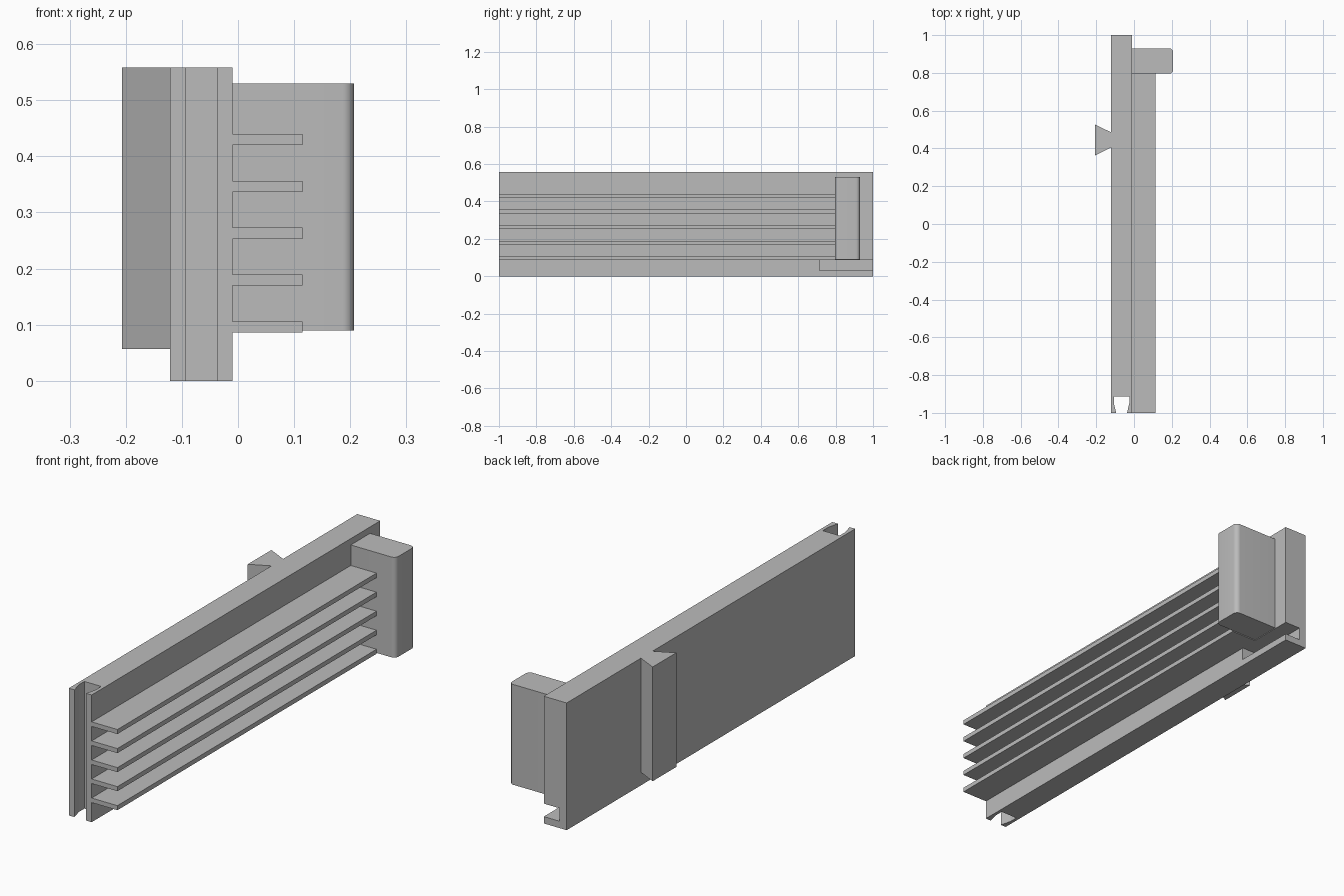
import bpy, bmesh
from math import radians

cube = bpy.data.objects.get("Cube")
if cube:
    bpy.data.objects.remove(cube, do_unlink=True)

grey = bpy.data.materials.new("plain grey")
grey.use_nodes = True
colour = (0.5, 0.5, 0.5, 1)
grey.diffuse_color = colour
grey.node_tree.nodes["Principled BSDF"].inputs["Base Color"].default_value = colour


def prism(name, outline, z0, z1):
    """Extrude an outline in the xy plane from z0 up to z1."""
    bm = bmesh.new()
    face = bm.faces.new([bm.verts.new((x, y, z0)) for x, y in outline])
    top = bmesh.ops.extrude_face_region(bm, geom=[face])["geom"]
    verts = [v for v in top if isinstance(v, bmesh.types.BMVert)]
    bmesh.ops.translate(bm, verts=verts, vec=(0, 0, z1 - z0))
    bmesh.ops.recalc_face_normals(bm, faces=bm.faces)
    mesh = bpy.data.meshes.new(name)
    bm.to_mesh(mesh)
    bm.free()
    mesh.materials.append(grey)
    obj = bpy.data.objects.new(name, mesh)
    bpy.context.collection.objects.link(obj)
    return obj


def box(name, x0, x1, y0, y1, z0, z1):
    return prism(name, [(x0, y0), (x1, y0), (x1, y1), (x0, y1)], z0, z1)


LEFT, RIGHT, TOP = -0.121, -0.01, 0.558

# Main plate with a tapered slot running up its front edge
slot = [(-0.037, -1), (-0.025, -0.95), (-0.025, -0.912),
        (-0.107, -0.912), (-0.107, -0.95), (-0.094, -1)]
plate = prism("main_plate", [(LEFT, 1), (RIGHT, 1), (RIGHT, -1)] + slot + [(LEFT, -1)], 0, TOP)

# Pocket at the lower rear corner, open to the side and the back
pocket = box("pocket_cutter", -0.087, 0.1, 0.713, 1.1, 0.03, 0.087)
pocket.hide_render = True
pocket.hide_viewport = True
pocket.display_type = 'WIRE'
cut = plate.modifiers.new("pocket", 'BOOLEAN')
cut.operation = 'DIFFERENCE'
cut.solver = 'EXACT'
cut.object = pocket

# Dovetail rib on the flat side
prism("dovetail_rib", [(LEFT, 0.405), (LEFT, 0.485), (-0.207, 0.527), (-0.207, 0.363)], 0.057, TOP)

# Evenly spaced long fins
for i in range(5):
    z = 0.086 + i * 0.0835
    box(f"fin_{i + 1}", RIGHT, 0.115, -1, 0.796, z, z + 0.02)

# End block with rounded outer corners
block = box("end_block", RIGHT, 0.207, 0.796, 0.93, 0.09, 0.53)
bm = bmesh.new()
bm.from_mesh(block.data)
corners = [e for e in bm.edges if all(v.co.x > 0.2 for v in e.verts)
           and abs(e.verts[0].co.z - e.verts[1].co.z) > 0.1]
bmesh.ops.bevel(bm, geom=corners, offset=0.021, segments=8, profile=0.5, affect='EDGES')
bm.to_mesh(block.data)
bm.free()
bpy.ops.object.select_all(action='DESELECT')
block.select_set(True)
bpy.context.view_layer.objects.active = block
bpy.ops.object.shade_smooth_by_angle(angle=radians(30))
